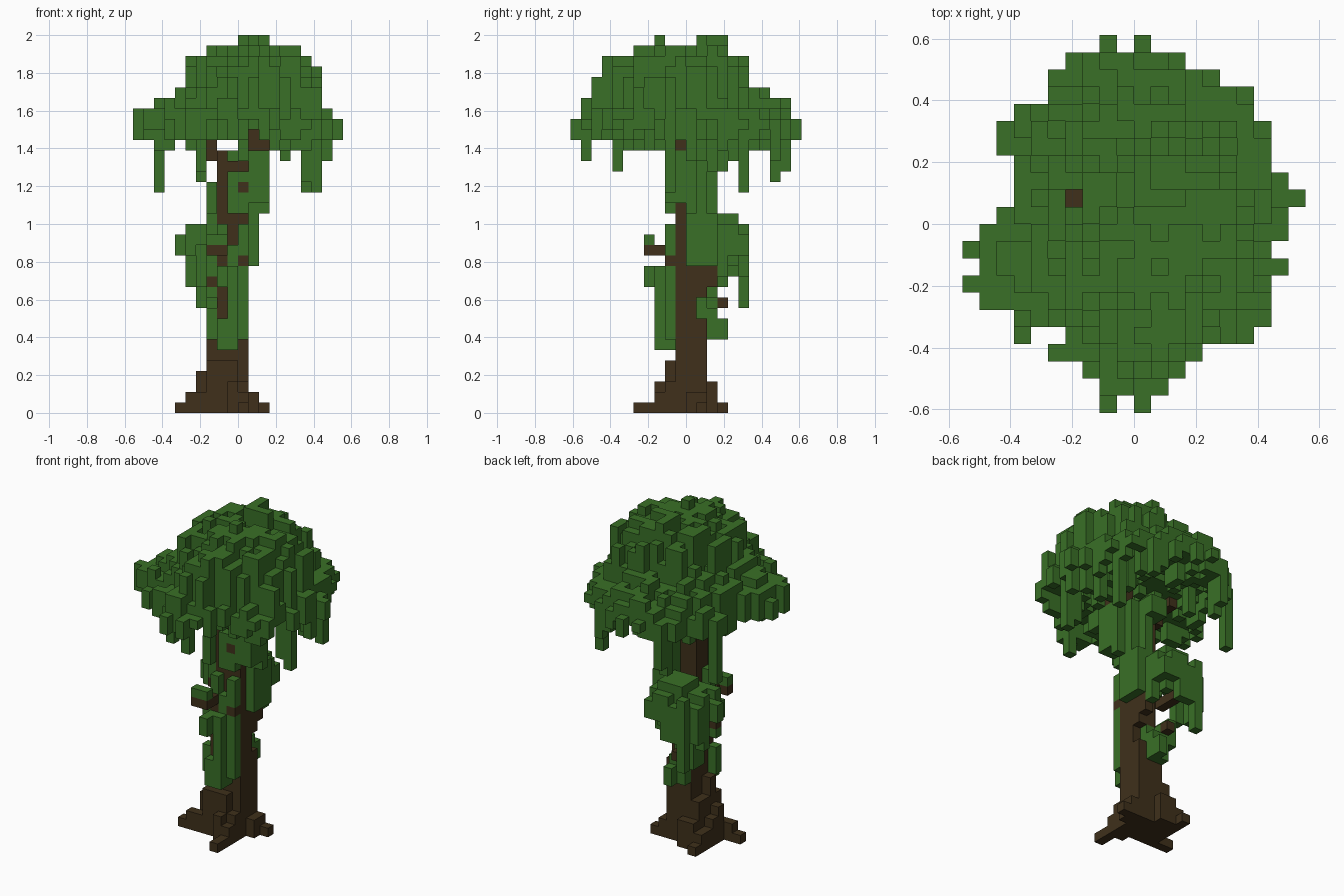
import bpy, bmesh, random
from mathutils import Vector

random.seed(5)
CELL = 1 / 18

if "Cube" in bpy.data.objects:
    bpy.data.objects.remove(bpy.data.objects["Cube"], do_unlink=True)


def material(name, colour):
    mat = bpy.data.materials.new(name)
    mat.use_nodes = True
    mat.diffuse_color = colour
    shader = mat.node_tree.nodes["Principled BSDF"]
    shader.inputs["Base Color"].default_value = colour
    shader.inputs["Roughness"].default_value = 0.9
    return mat


bark = material("bark brown", (0.05, 0.03, 0.011, 1))
leaf = material("leaf green", (0.041, 0.162, 0.02, 1))


def block(cells, xs, ys, zs):
    """Fill an inclusive block of cells; single numbers mean one layer."""
    spans = [s if isinstance(s, tuple) else (s, s) for s in (xs, ys, zs)]
    ranges = [range(a, b + 1) for a, b in spans]
    cells.update((i, j, k) for i in ranges[0] for j in ranges[1] for k in ranges[2])


# Trunk with stepped flare
trunk = set()
block(trunk, (-3, 0), (-1, 1), (0, 4))
block(trunk, (-2, 0), (-1, 1), (5, 8))
block(trunk, (-2, 0), (-1, 0), (9, 13))
block(trunk, (-1, 0), 1, (11, 13))
block(trunk, (-2, 0), (-1, 0), (14, 19))
block(trunk, (-2, -1), (-1, 0), (20, 21))
block(trunk, 0, 2, (12, 13))
block(trunk, -3, -1, (5, 6))
block(trunk, (-3, -1), -2, (0, 4))
block(trunk, 0, -2, (0, 2))
block(trunk, -4, -1, (0, 3))
block(trunk, -4, 0, (0, 2))
block(trunk, (-3, -2), 2, (0, 2))
block(trunk, -1, -3, (0, 2))

# Roots spreading along the ground
roots = set()
block(roots, (-6, -4), -2, 0)
block(roots, (-5, -4), -2, 1)
block(roots, 0, (-5, -3), 0)
block(roots, 0, -3, 1)
block(roots, (1, 2), 1, 0)
block(roots, 1, (0, 1), (0, 1))
block(roots, -4, (1, 3), 0)
block(roots, -4, (1, 2), 1)

# Branches forking into the crown, and the short side limbs
branches = set()
block(branches, (-1, 0), -1, (22, 23))
block(branches, -2, (-1, 0), (22, 24))
block(branches, -3, 0, (24, 25))
block(branches, -4, (0, 1), 26)
block(branches, 1, (-1, 0), (23, 26))
block(branches, 2, -1, 25)
block(branches, -2, -2, 14)
block(branches, -2, -3, 15)
block(branches, (-3, -2), -4, 15)
block(branches, -3, -1, 16)
block(branches, -3, (1, 3), 14)
block(branches, -2, 3, 10)
block(branches, -2, -2, (9, 11))
block(branches, -3, -2, 12)
block(branches, 0, -2, 14)
block(branches, 0, -2, 21)

# Vines on the trunk
vines = set()
block(vines, -3, -2, (7, 9))
block(vines, -3, -2, 11)
block(vines, -3, -2, (13, 14))
block(vines, -2, -2, (6, 8))
block(vines, -2, -3, (6, 8))
block(vines, -2, (-4, -2), (12, 13))
block(vines, -1, (-3, -2), (6, 13))
block(vines, -1, -2, (14, 15))
block(vines, 0, -2, (7, 13))
block(vines, 0, -2, (15, 17))
block(vines, -2, -2, (16, 17))
block(vines, -1, -2, (19, 22))
block(vines, 0, -2, (19, 20))
block(vines, 0, -2, 22)
block(vines, -3, -1, (17, 18))
block(vines, -3, -2, (19, 21))
block(vines, (-3, -2), -4, 16)
block(vines, 1, (0, 2), (14, 18))
block(vines, 1, (0, 1), (19, 24))
block(vines, 1, (-2, -1), (20, 24))
block(vines, 2, (-2, 0), (20, 24))
block(vines, 2, 0, 19)
block(vines, 0, (1, 2), (16, 24))
block(vines, (-1, 0), (2, 3), (23, 24))
block(vines, -1, (2, 3), (7, 8))
block(vines, -2, 2, (7, 10))
block(vines, -1, 2, 9)
block(vines, -1, 1, (9, 10))
block(vines, -3, (1, 2), (9, 11))

# Leafy canopy on the back of the trunk, thin on top with hanging ends
clump = set()
for i in range(-5, 1):
    for j in range(1, 6):
        reach = ((i + 2) / 3.4) ** 2 + ((j - 2.5) / 2.9) ** 2
        if reach < 1.15:
            top = 17 if reach < 0.6 else random.choice((16, 17))
            low = random.choice((13, 14, 15, 16)) if reach > 0.6 else random.choice((15, 16))
            block(clump, i, j, (low, top))
block(clump, (-3, -1), (2, 4), 18)
block(clump, -6, 2, (15, 16))
for i, j, low in [(-4, 5, 10), (-5, 3, 12), (-4, 2, 12), (-1, 4, 14), (0, 3, 13), (-2, 5, 13)]:
    block(clump, i, j, (low, 17))

# Crown plan: first and last column of each row, front to back
plan = [(0, 0), (-2, 1), (-3, 2), (-5, 3), (-4, 6), (-7, 7), (-9, 7), (-10, 7),
        (-9, 8), (-10, 7), (-9, 8), (-8, 8), (-7, 9), (-7, 8), (-7, 7), (-8, 7),
        (-8, 7), (-7, 6), (-5, 6), (-5, 4), (-4, 2), (0, 0)]
columns = {(i, j) for j, (a, b) in enumerate(plan, -11) for i in range(a, b + 1)}
columns |= {(-2, -11), (-2, 10), (-7, -7)}

# Dome steps: layer, x span, y span
dome = [(29, -9, 8, -10, 10), (30, -7, 7.5, -9.5, 9), (31, -5, 8, -9.5, 7),
        (32, -5, 8, -8.5, 7), (33, -5, 7, -7.5, 6), (34, -4, 6, -5, 5)]
# Columns above the fork stay short so the branches show
raised = {-3: 26, -2: 26, -1: 26, 1: 27, 2: 26}


def dome_top(i, j):
    top = 28
    wobble = random.uniform(0.65, 1.12)
    for layer, x0, x1, y0, y1 in dome:
        u = abs(2 * i + 1 - x0 - x1) / (x1 - x0)
        v = abs(2 * j + 1 - y0 - y1) / (y1 - y0)
        if u ** 1.6 + v ** 1.6 < wobble:
            top = layer
    return top - random.choice((0, 0, 1))


crown = set()
for i, j in sorted(columns):
    edge = sum((i + a, j + b) not in columns for a, b in ((1, 0), (-1, 0), (0, 1), (0, -1)))
    top = dome_top(i, j)
    if edge > 1:
        top = min(top, random.choice((27, 28)))
    low = random.choice((25, 26, 26, 27)) if edge else random.choice((25, 26, 27, 27, 28))
    if abs(i) > 8 or j > 9 or j < -6:
        low = max(low, 26)
    block(crown, i, j, (min(top, max(low, raised.get(i, 0))), top))
block(crown, 0, (1, 3), (33, 35))
block(crown, (1, 2), 1, (33, 35))
block(crown, 1, -3, (33, 35))
crown -= {(-4, 1, k) for k in range(25, 36)}

# Hanging strands: column, row, lowest layer
strands = set()
for i, j, low in [(-8, 5, 21), (7, -2, 21), (6, -2, 22), (-4, 8, 22), (-4, 9, 23),
                  (-4, -7, 23), (0, -10, 24), (4, 8, 24), (6, 5, 21), (8, 0, 24),
                  (-4, 4, 24), (4, 4, 24), (7, 1, 24), (6, 2, 23)]:
    block(strands, i, j, (low, 27))

parts = [("trunk", trunk, bark), ("roots", roots, bark), ("branches", branches, bark),
         ("trunk_vines", vines, leaf), ("leaf_clump", clump, leaf),
         ("crown", crown, leaf), ("hanging_strands", strands, leaf)]
solid = set().union(*(cells for _, cells, _ in parts))
taken = set()


def build(name, cells, mat):
    """Skin the outer faces of a set of cells."""
    bm = bmesh.new()
    for cell in sorted(cells):
        centre = Vector(cell) + Vector((0.5, 0.5, 0.5))
        for axis in range(3):
            for sign in (-1, 1):
                near = list(cell)
                near[axis] += sign
                if tuple(near) in solid:
                    continue
                n, a, b = Vector(), Vector(), Vector()
                n[axis] = sign / 2
                a[(axis + 1) % 3] = 0.5
                b[(axis + 2) % 3] = sign / 2
                ring = (-a - b, a - b, a + b, b - a)
                bm.faces.new([bm.verts.new((centre + n + c) * CELL) for c in ring])
    bmesh.ops.remove_doubles(bm, verts=bm.verts, dist=CELL / 100)
    mesh = bpy.data.meshes.new(name)
    bm.to_mesh(mesh)
    bm.free()
    mesh.materials.append(mat)
    bpy.context.collection.objects.link(bpy.data.objects.new(name, mesh))


for name, cells, mat in parts:
    build(name, cells - taken, mat)
    taken |= cells
